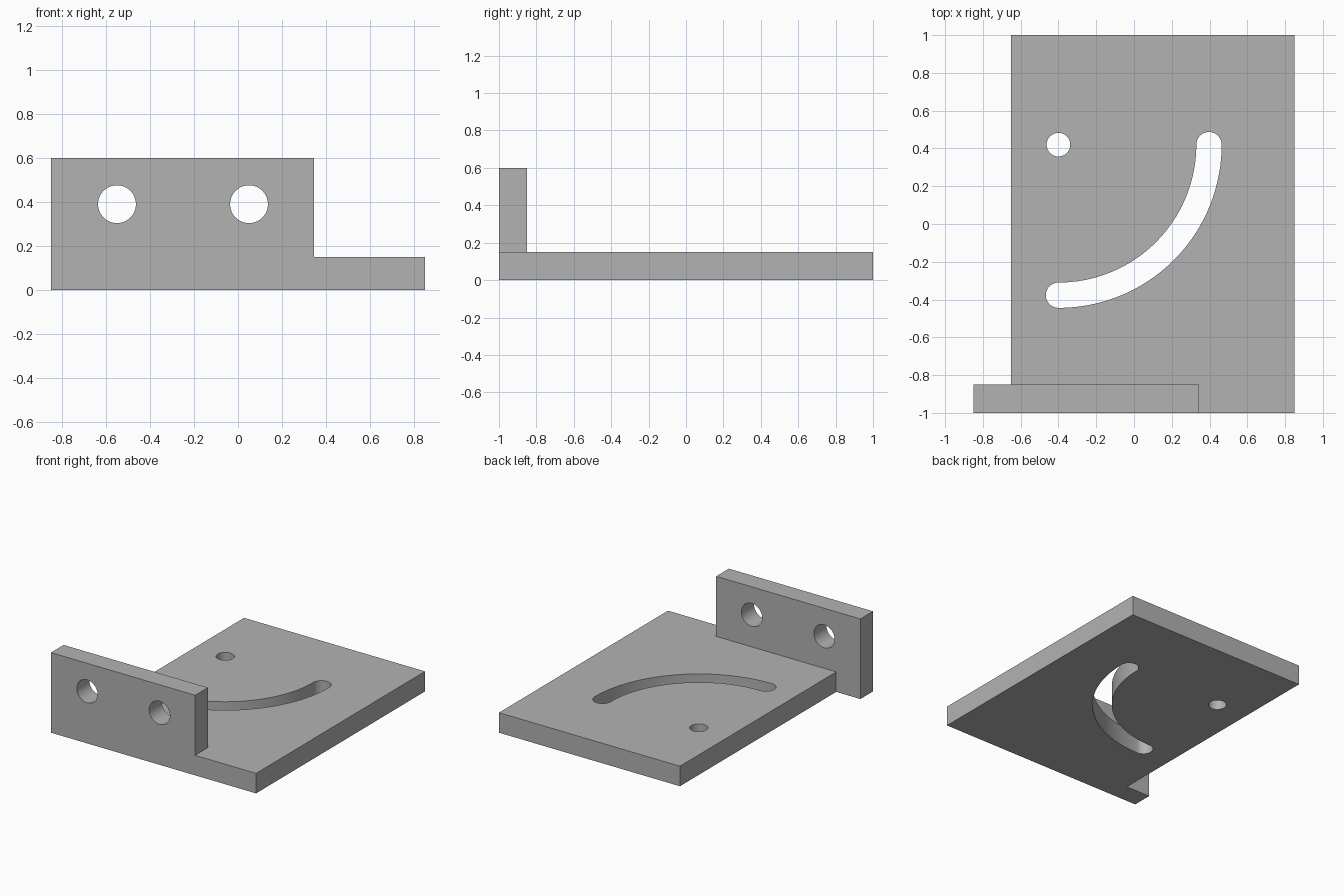
import bpy
import bmesh
from math import cos, sin, pi, radians
from mathutils import Matrix, Vector

if "Cube" in bpy.data.objects:
    bpy.data.objects.remove(bpy.data.objects["Cube"], do_unlink=True)

GREY = (0.448, 0.448, 0.448, 1)
metal = bpy.data.materials.new("plain_grey")
metal.use_nodes = True
metal.diffuse_color = GREY
metal.node_tree.nodes["Principled BSDF"].inputs["Base Color"].default_value = GREY


def prism(name, outline, z0, z1, matrix=Matrix()):
    """Extrude a flat outline from z0 to z1, then place it."""
    bm = bmesh.new()
    face = bm.faces.new([bm.verts.new((x, y, z0)) for x, y in outline])
    top = bmesh.ops.extrude_face_region(bm, geom=[face])["geom"]
    bmesh.ops.translate(bm, vec=(0, 0, z1 - z0),
                        verts=[v for v in top if isinstance(v, bmesh.types.BMVert)])
    bm.transform(matrix)
    bmesh.ops.recalc_face_normals(bm, faces=bm.faces)
    mesh = bpy.data.meshes.new(name)
    bm.to_mesh(mesh)
    bm.free()
    mesh.materials.append(metal)
    obj = bpy.data.objects.new(name, mesh)
    bpy.context.collection.objects.link(obj)
    return obj


def rectangle(x0, x1, y0, y1):
    return [(x0, y0), (x1, y0), (x1, y1), (x0, y1)]


def arc(cx, cy, r, start, end, steps):
    angles = [start + (end - start) * i / steps for i in range(steps + 1)]
    return [(cx + r * cos(a), cy + r * sin(a)) for a in angles]


def circle(cx, cy, r):
    return arc(cx, cy, r, 0, 2 * pi, 64)[:-1]


def combine(target, tool, operation):
    mod = target.modifiers.new(tool.name, 'BOOLEAN')
    mod.operation, mod.solver, mod.object = operation, 'EXACT', tool
    bpy.context.view_layer.objects.active = target
    bpy.ops.object.modifier_apply(modifier=mod.name)
    bpy.data.objects.remove(tool, do_unlink=True)


# Base plate with the upright flange along its front edge
THICK = 0.15
bracket = prism("slotted_bracket", rectangle(-0.65, 0.85, -1, 1), 0, THICK)
flange = prism("flange", rectangle(-0.85, 0.345, -1, -1 + THICK), 0, 0.6)
combine(bracket, flange, 'UNION')

# Pivot hole, and the quarter-circle slot centred on it
px, py, radius, half = -0.4, 0.42, 0.797, 0.067
combine(bracket, prism("pivot_hole", circle(px, py, 0.0625), -0.1, 0.3), 'DIFFERENCE')
slot = (arc(px, py, radius + half, -pi / 2, 0, 48)
        + arc(px + radius, py, half, 0, pi, 20)[1:-1]
        + arc(px, py, radius - half, 0, -pi / 2, 48)
        + arc(px, py - radius, half, pi / 2, 3 * pi / 2, 20)[1:-1])
combine(bracket, prism("slot", slot, -0.1, 0.3), 'DIFFERENCE')

# Two mounting holes through the flange
to_front = Matrix.Rotation(radians(90), 4, 'X')
for x in (-0.55, 0.05):
    hole = prism("mounting_hole", circle(x, 0.39, 0.086), 0.8, 1.1, to_front)
    combine(bracket, hole, 'DIFFERENCE')

# Smooth hole walls, sharp plate edges
bpy.ops.object.select_all(action='DESELECT')
bracket.select_set(True)
bpy.context.view_layer.objects.active = bracket
bpy.ops.object.shade_smooth_by_angle(angle=radians(30))
